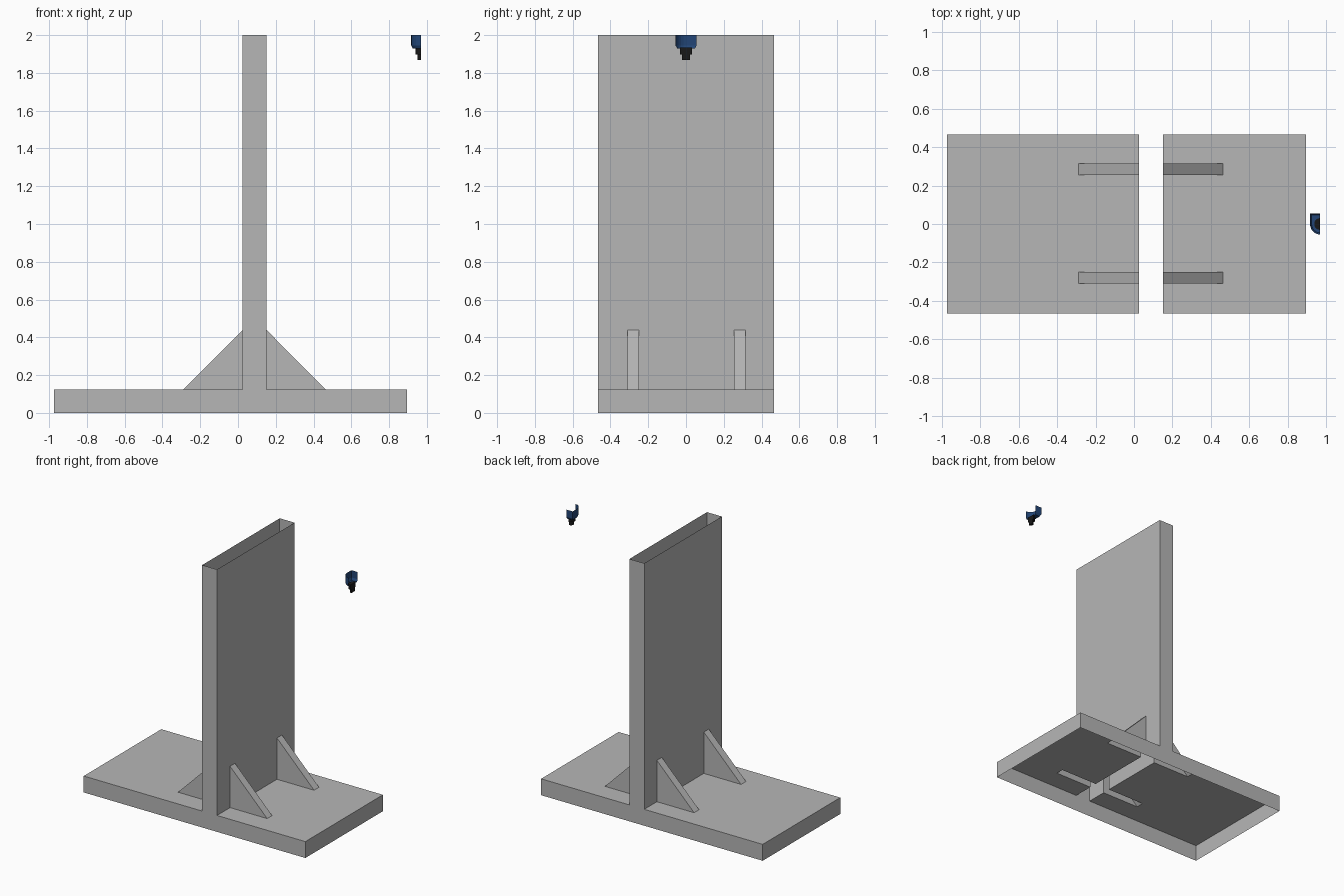
import bpy, bmesh, math

if "Cube" in bpy.data.objects:
    bpy.data.objects.remove(bpy.data.objects["Cube"])

def material(name, col):
    m = bpy.data.materials.new(name)
    m.diffuse_color = (*col, 1)
    m.use_nodes = True
    m.node_tree.nodes["Principled BSDF"].inputs["Base Color"].default_value = m.diffuse_color
    return m

GREY = material("plain grey", (0.47, 0.47, 0.47))
BLUE = material("dark blue", (0.016, 0.06, 0.18))
BLACK = material("near black", (0.009, 0.009, 0.009))

def build(name, polys, mat):
    """Make an object from a list of polygons, welded with outward normals."""
    bm = bmesh.new()
    for p in polys:
        bm.faces.new([bm.verts.new(c) for c in p])
    bmesh.ops.remove_doubles(bm, verts=bm.verts, dist=1e-5)
    bmesh.ops.recalc_face_normals(bm, faces=bm.faces)
    me = bpy.data.meshes.new(name)
    bm.to_mesh(me)
    bm.free()
    me.materials.append(mat)
    ob = bpy.data.objects.new(name, me)
    bpy.context.collection.objects.link(ob)
    return ob

def sheet(us, vs, hole, place):
    """Grid of quads in a plane, leaving out the cells that are holes."""
    out = []
    for a, b in zip(us, us[1:]):
        for c, d in zip(vs, vs[1:]):
            if not hole((a + b) / 2, (c + d) / 2):
                out.append([place(*p) for p in ((a, c), (b, c), (b, d), (a, d))])
    return out

# main sizes
X0, X1, Y = -0.974, 0.895, 0.467
W0, W1 = 0.025, 0.15
ZB, ZG, ZT = 0.125, 0.44, 2.0
G0, G1 = -0.289, 0.463
RIBS = [(-0.31, -0.25), (0.255, 0.315)]
YS = [-Y, *RIBS[0], *RIBS[1], Y]
XS = [X0, G0, W0, W1, G1, X1]

def in_rib(y):
    return any(a < y < b for a, b in RIBS)

# base: open-bottomed shell, slotted under the wall and ribs
def base_hole(x, y):
    return W0 < x < W1 or (G0 < x < G1 and in_rib(y))

base = sheet(XS, YS, base_hole, lambda x, y: (x, y, ZB))
for y in (-Y, Y):
    base += sheet(XS, [0, ZB], lambda a, b: False, lambda x, z, y=y: (x, y, z))
for x in (X0, X1):
    base += sheet(YS, [0, ZB], lambda a, b: False, lambda y, z, x=x: (x, y, z))
build("base", base, GREY)

# upright wall: hollow, open at the top and bottom
wall = []
for x in (W0, W1):
    wall += sheet(YS, [ZB, ZG, ZT], lambda y, z: z < ZG and in_rib(y),
                  lambda y, z, x=x: (x, y, z))
for y in (-Y, Y):
    wall += sheet([W0, W1], [ZB, ZG, ZT], lambda a, b: False,
                  lambda x, z, y=y: (x, y, z))
build("upright_wall", wall, GREY)

# triangular ribs: two sides and a sloping face each
for side, xw, xt in (("left", W0, G0), ("right", W1, G1)):
    for end, (ya, yb) in zip(("front", "back"), RIBS):
        tri = [[(xw, y, ZB), (xt, y, ZB), (xw, y, ZG)] for y in (ya, yb)]
        slope = [(xt, ya, ZB), (xt, yb, ZB), (xw, yb, ZG), (xw, ya, ZG)]
        build(f"rib_{end}_{side}", tri + [slope], GREY)

# small half-cut blue cup: square at the back, rounded at the front
CX = 0.97
prof = [(0, 0.056), (-0.053, 0.056)]
prof += [(-0.053 * math.cos(t), -0.055 * math.sin(t))
         for t in [i * math.pi / 12 for i in range(7)]]

def ring(s, z):
    return [(CX + x * s, y * s, z) for x, y in prof]

rings = [ring(1, 2.0), ring(1, 1.945), ring(0.84, 1.928)]
cup = [[a[i], a[i + 1], b[i + 1], b[i]]
       for a, b in zip(rings, rings[1:]) for i in range(len(prof) - 1)]
cup.append(rings[-1])
build("blue_cup", cup, BLUE)

# stepped black tip: half cylinders below the cup
def half_cylinder(name, r, z0, z1):
    pts = [(CX - r * math.sin(t), r * math.cos(t))
           for t in [i * math.pi / 10 for i in range(11)]]
    lo, hi = [(*p, z0) for p in pts], [(*p, z1) for p in pts]
    faces = [lo, hi, [lo[0], lo[-1], hi[-1], hi[0]]]
    faces += [[lo[i], lo[i + 1], hi[i + 1], hi[i]] for i in range(10)]
    build(name, faces, BLACK)

half_cylinder("tip_collar", 0.031, 1.897, 1.935)
half_cylinder("tip_end", 0.021, 1.868, 1.897)
